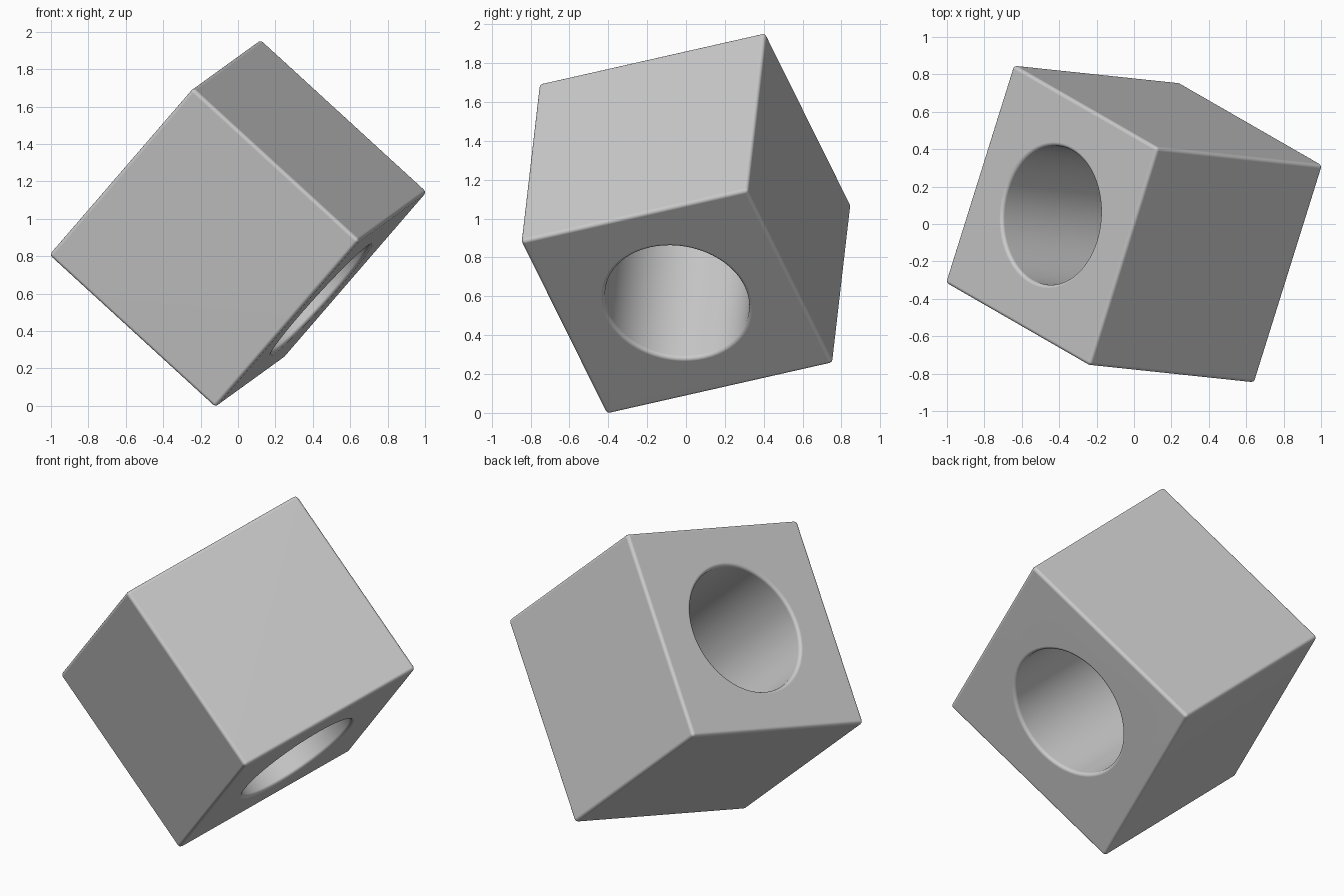
import bpy
from mathutils import Matrix, Vector

if "Cube" in bpy.data.objects:
    bpy.data.objects.remove(bpy.data.objects["Cube"])

# Tilted frame of the block: two side directions and the hole axis
u = Vector((0.292, 0.933, 0.211)).normalized()
g = Vector((-0.611, 0.354, -0.708))
g = (g - u * g.dot(u)).normalized()
axis = u.cross(g)
frame = Matrix((u, g, axis)).transposed().to_4x4()
frame.translation = (0, 0, 0.975)


def place(name, scale):
    ob = bpy.context.object
    ob.name = name
    ob.scale = scale
    bpy.ops.object.transform_apply(location=False, rotation=False, scale=True)
    ob.matrix_world = frame
    return ob


# Cutter for the through hole
bpy.ops.mesh.primitive_cylinder_add(vertices=64, radius=1, depth=1)
cutter = place("hole_cutter", (0.37, 0.39, 2))
cutter.hide_render = True

# Block with the hole
bpy.ops.mesh.primitive_cube_add(size=1)
block = place("drilled_block", (1.25, 1.26, 1.21))
bpy.context.view_layer.update()
cut = block.modifiers.new("Hole", 'BOOLEAN')
cut.operation = 'DIFFERENCE'
cut.solver = 'EXACT'
cut.object = cutter
bpy.ops.object.modifier_apply(modifier=cut.name)
bpy.data.objects.remove(cutter)

# Softened edges, on the outside and around the hole rims
bevel = block.modifiers.new("Rounding", 'BEVEL')
bevel.width = 0.02
bevel.segments = 4
bevel.limit_method = 'ANGLE'
bevel.angle_limit = 0.6
bpy.ops.object.shade_smooth()
weighted = block.modifiers.new("Normals", 'WEIGHTED_NORMAL')
weighted.keep_sharp = True
